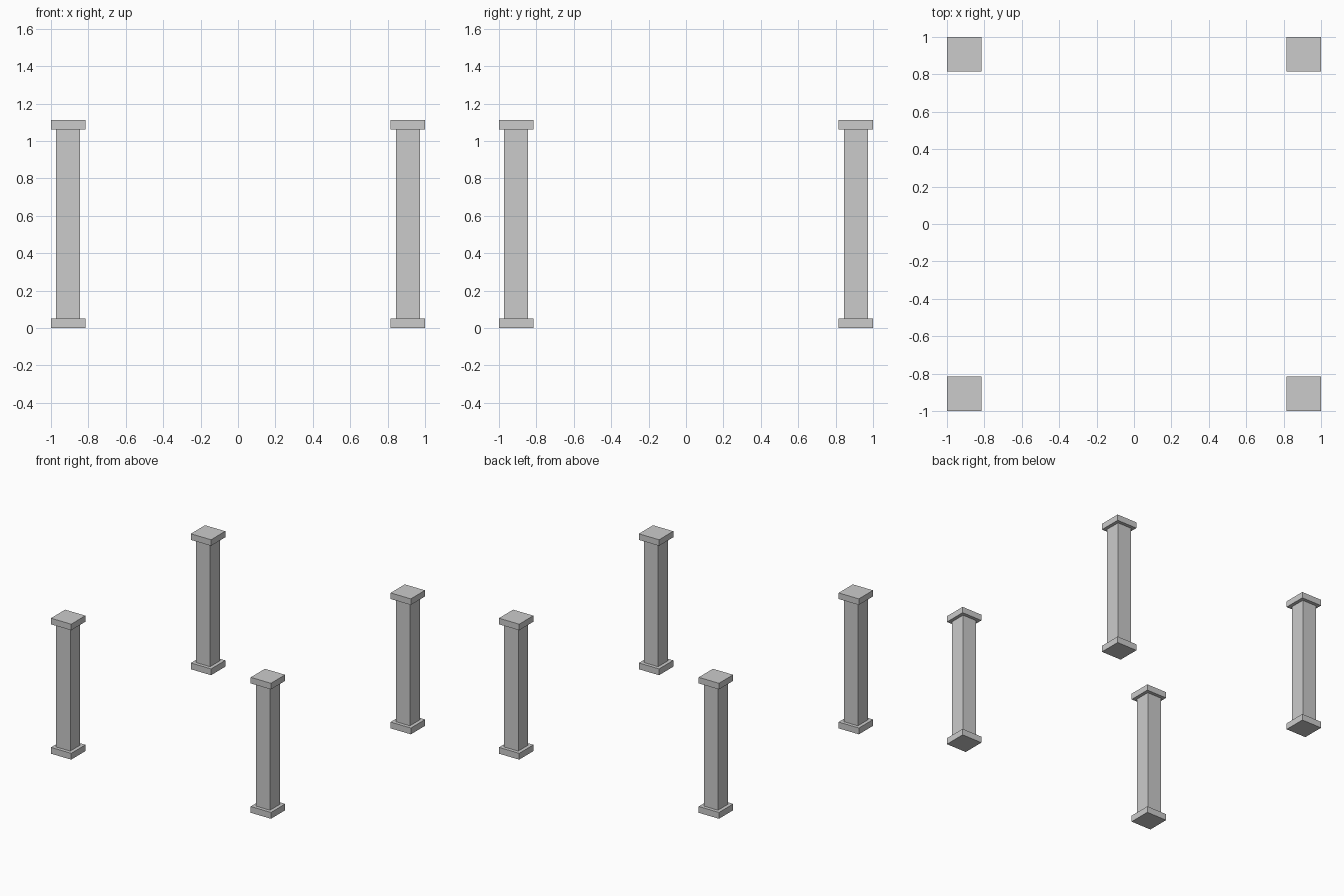
import bpy

if "Cube" in bpy.data.objects:
    bpy.data.objects.remove(bpy.data.objects["Cube"])

CENTRE = 0.908      # pillar axis distance from the origin
PLATE = 0.184       # width of base and cap plates
SHAFT = 0.128       # width of the shaft
Z = (0.0, 0.052, 1.063, 1.113)  # base bottom, base top, cap bottom, cap top


def block(name, x, y, width, z0, z1):
    bpy.ops.mesh.primitive_cube_add(size=1, location=(x, y, (z0 + z1) / 2))
    ob = bpy.context.object
    ob.name = name
    ob.scale = (width, width, z1 - z0)
    bpy.ops.object.transform_apply(location=False, rotation=False, scale=True)
    return ob


# Four square pillars, each with a base plate, shaft and cap plate
for side_y, sy in (("front", -1), ("back", 1)):
    for side_x, sx in (("left", -1), ("right", 1)):
        x, y = sx * CENTRE, sy * CENTRE
        tag = f"{side_y}_{side_x}"
        block(f"{tag}_pillar_base", x, y, PLATE, Z[0], Z[1])
        block(f"{tag}_pillar_shaft", x, y, SHAFT, Z[1], Z[2])
        block(f"{tag}_pillar_cap", x, y, PLATE, Z[2], Z[3])
